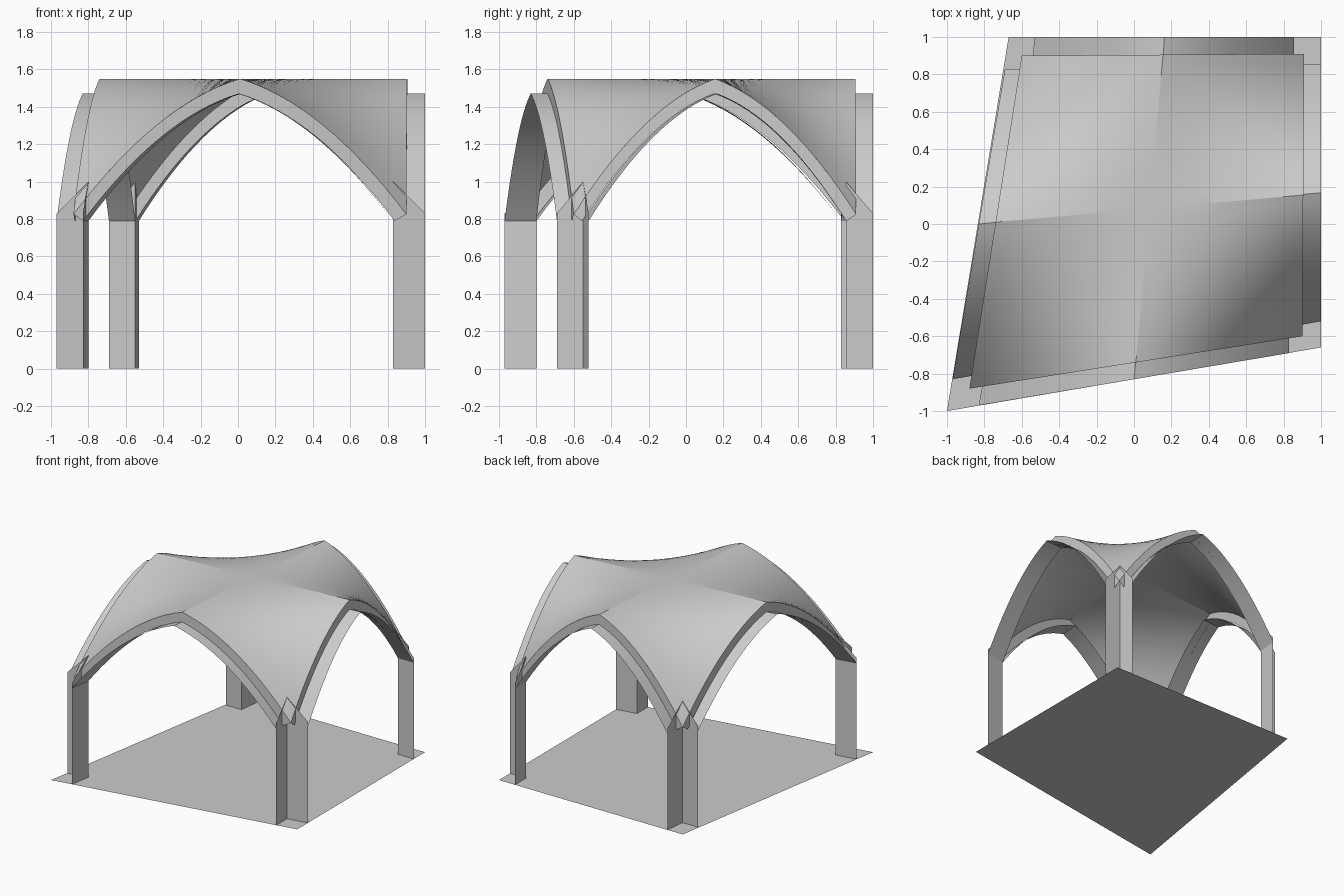
import bpy
import bmesh
from mathutils import Vector

cube = bpy.data.objects.get("Cube")
if cube:
    bpy.data.objects.remove(cube, do_unlink=True)

grey = bpy.data.materials.new("plain grey")
grey.use_nodes = True
colour = (0.6, 0.6, 0.6, 1)
grey.diffuse_color = colour
grey.node_tree.nodes["Principled BSDF"].inputs["Base Color"].default_value = colour


def finish(name, bm, smooth_angle=None):
    """Turn a bmesh into a named object."""
    mesh = bpy.data.meshes.new(name)
    bm.to_mesh(mesh)
    bm.free()
    mesh.materials.append(grey)
    obj = bpy.data.objects.new(name, mesh)
    bpy.context.collection.objects.link(obj)
    if smooth_angle:
        bpy.ops.object.select_all(action='DESELECT')
        obj.select_set(True)
        bpy.context.view_layer.objects.active = obj
        bpy.ops.object.shade_smooth_by_angle(angle=smooth_angle)
    return obj


def loft(bm, rows):
    """Quads between equally long rows of points."""
    grid = [[bm.verts.new(p) for p in row] for row in rows]
    for a, b in zip(grid, grid[1:]):
        for i in range(len(a) - 1):
            bm.faces.new((a[i], a[i + 1], b[i + 1], b[i]))


def drop(t, rise):
    """How far a pointed arch has fallen, from apex (0) to springing (1)."""
    return rise * (0.37 * t + 0.63 * t * t)


def arch(p, q, spring, top, steps=16):
    """Pointed arch from p to q in plan."""
    p, q = Vector(p), Vector(q)
    pts = []
    for i in range(-steps, steps + 1):
        t = i / steps
        xy = p.lerp(q, (t + 1) / 2)
        pts.append(Vector((xy.x, xy.y, top - drop(abs(t), top - spring))))
    return pts


# Plan, anticlockwise from the front right corner
corners = [(-1, -1), (1, -0.66), (1, 1), (-0.67, 1)]
leg_next = [(-0.83, -0.97), (1, -0.52), (0.855, 1), (-0.69, 0.83)]   # on the edge leaving the corner
leg_prev = [(-0.97, -0.83), (0.83, -0.69), (1, 0.855), (-0.53, 1)]   # on the edge arriving
inner = [Vector(a) + Vector(b) - Vector(c)
         for a, b, c in zip(leg_next, leg_prev, corners)]
roof = [(-0.88, -0.88), (0.9, -0.60), (0.91, 0.91), (-0.60, 0.9)]
SPRING, RIB_TOP, TIP, RIDGE = 0.79, 1.47, 0.825, 1.55
sides = ["front", "left", "back", "right"]

# Floor slab
bm = bmesh.new()
bm.faces.new([bm.verts.new((x, y, 0)) for x, y in corners])
finish("floor", bm)

for i, side in enumerate(sides):
    j = (i + 1) % 4
    # Arch ribbon running down into its two legs
    outer_row = arch(leg_next[i], leg_prev[j], SPRING, RIB_TOP)
    inner_row = arch(inner[i], inner[j], SPRING, RIB_TOP)
    for row in (outer_row, inner_row):
        row.insert(0, Vector((row[0].x, row[0].y, 0)))
        row.append(Vector((row[-1].x, row[-1].y, 0)))
    bm = bmesh.new()
    loft(bm, [outer_row, inner_row])
    finish(side + "_arch_and_legs", bm, 0.5)

    # Upright fascia between the roof edge and the ribbon
    a, b = Vector(roof[i]), Vector(roof[j])
    upper = arch(a, b, TIP, RIDGE)
    lower = arch(a.lerp(b, 0.03), b.lerp(a, 0.035), SPRING, RIB_TOP)
    bm = bmesh.new()
    loft(bm, [lower, upper])
    finish(side + "_fascia", bm)

# Sloping tops of the leg panels
bm = bmesh.new()
for i in range(4):
    n = inner[i]
    for x, y in (leg_next[i], leg_prev[i]):
        quad = [(x, y, SPRING), (n.x, n.y, SPRING), (n.x, n.y, 1.0), (x, y, 0.83)]
        bm.faces.new([bm.verts.new(p) for p in quad])
finish("leg_gables", bm)

# Four-part vault with level ridges and sagging quarters
N = 14
bm = bmesh.new()
rp = [Vector(p) for p in roof]
mids = [(rp[i] + rp[(i + 1) % 4]) / 2 for i in range(4)]
centre = sum(mids, Vector((0, 0))) / 4
for i in range(4):
    before, after = mids[i - 1], mids[i]
    rows = []
    for a in range(N + 1):
        u, row = a / N, []
        for b in range(N + 1):
            v = b / N
            xy = centre.lerp(before, u).lerp(after.lerp(rp[i], u), v)
            z = RIDGE - drop(u, 1) * drop(v, 1) * (RIDGE - TIP)
            row.append((xy.x, xy.y, z))
        rows.append(row)
    loft(bm, rows)
bmesh.ops.remove_doubles(bm, verts=bm.verts, dist=0.0005)
bmesh.ops.recalc_face_normals(bm, faces=bm.faces)
if sum(f.normal.z for f in bm.faces) < 0:
    bmesh.ops.reverse_faces(bm, faces=bm.faces)
vault = finish("vault", bm, 0.6)

# Crisp ridges that fade out toward the crown
for e in vault.data.edges:
    p, q = (vault.data.vertices[k].co for k in e.vertices)
    if min(p.z, q.z) > RIDGE - 1e-5 and (p.xy - centre).length > 0.25:
        e.use_edge_sharp = True
